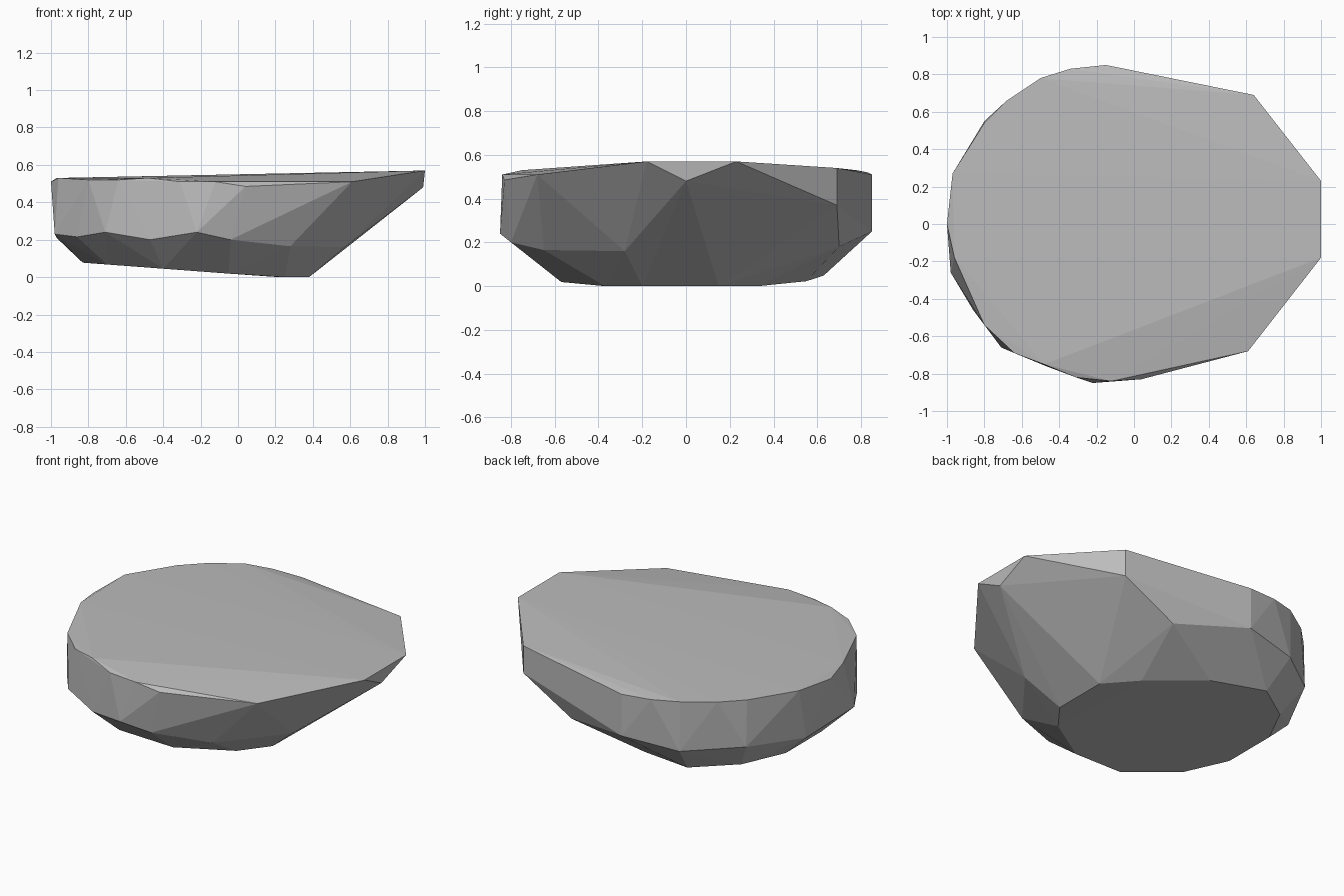
import bpy
import bmesh

# Remove the default cube only
default_cube = bpy.data.objects.get("Cube")
if default_cube:
    bpy.data.objects.remove(default_cube, do_unlink=True)


def flat_material(name, colour):
    material = bpy.data.materials.new(name)
    material.use_nodes = True
    material.diffuse_color = colour
    shader = material.node_tree.nodes["Principled BSDF"]
    shader.inputs["Base Color"].default_value = colour
    return material


def faceted_stone(name, corners, material):
    """Wrap chipped flat facets tightly around the given corners."""
    bm = bmesh.new()
    for corner in corners:
        bm.verts.new(corner)
    hull = bmesh.ops.convex_hull(bm, input=bm.verts)
    inside = [item for item in hull["geom_interior"]
              if isinstance(item, bmesh.types.BMVert)]
    bmesh.ops.delete(bm, geom=inside, context="VERTS")
    bmesh.ops.recalc_face_normals(bm, faces=bm.faces)
    mesh = bpy.data.meshes.new(name)
    bm.to_mesh(mesh)
    bm.free()
    mesh.materials.append(material)
    stone = bpy.data.objects.new(name, mesh)
    bpy.context.collection.objects.link(stone)
    return stone


def underside_height(x):
    """The underside rises gently towards the blunt end."""
    return max(0, (0.2 - x) * 0.075)


# Rim of the broad upper face, from the raised nose around the back
nose = [(1, -0.18, 0.57), (1, 0.23, 0.57), (0.99, 0, 0.48)]
back_rim = [(0.64, 0.69, 0.54), (0.64, 0.69, 0.37), (-0.15, 0.85, 0.51),
            (-0.34, 0.83, 0.52), (-0.5, 0.78, 0.53), (-0.68, 0.66, 0.53),
            (-0.8, 0.54, 0.53), (-0.97, 0.27, 0.53), (-1, 0, 0.51)]
front_rim = [(-0.96, -0.18, 0.53), (-0.8, -0.54, 0.52),
             (-0.64, -0.69, 0.52), (-0.48, -0.75, 0.53),
             (-0.31, -0.82, 0.51), (-0.12, -0.84, 0.51),
             (0.04, -0.83, 0.485), (0.61, -0.68, 0.51)]

# Chipped waist where the steep sides turn under
front_waist = [(-0.98, -0.26, 0.23), (-0.86, -0.46, 0.215),
               (-0.71, -0.66, 0.24), (-0.47, -0.76, 0.2),
               (-0.22, -0.85, 0.24), (-0.04, -0.8, 0.2),
               (0.28, -0.65, 0.165), (0.57, -0.28, 0.16)]
back_waist = [(-0.97, 0.2, 0.21), (-0.8, 0.55, 0.24), (-0.5, 0.78, 0.22),
              (-0.15, 0.85, 0.25), (0.3, 0.7, 0.18)]

# Outline of the worn underside
underside = [(0.38, -0.2), (0.38, 0.15), (0.22, 0.33), (-0.1, 0.55),
             (-0.45, 0.63), (-0.7, 0.45), (-0.83, 0.2), (-0.83, -0.15),
             (-0.7, -0.4), (-0.4, -0.6), (-0.05, -0.57), (0.25, -0.37)]
base = [(x, y, underside_height(x)) for x, y in underside]

stone_grey = flat_material("stone grey", (0.5, 0.5, 0.5, 1))
faceted_stone("flat_boulder",
              nose + back_rim + front_rim + front_waist + back_waist + base,
              stone_grey)
